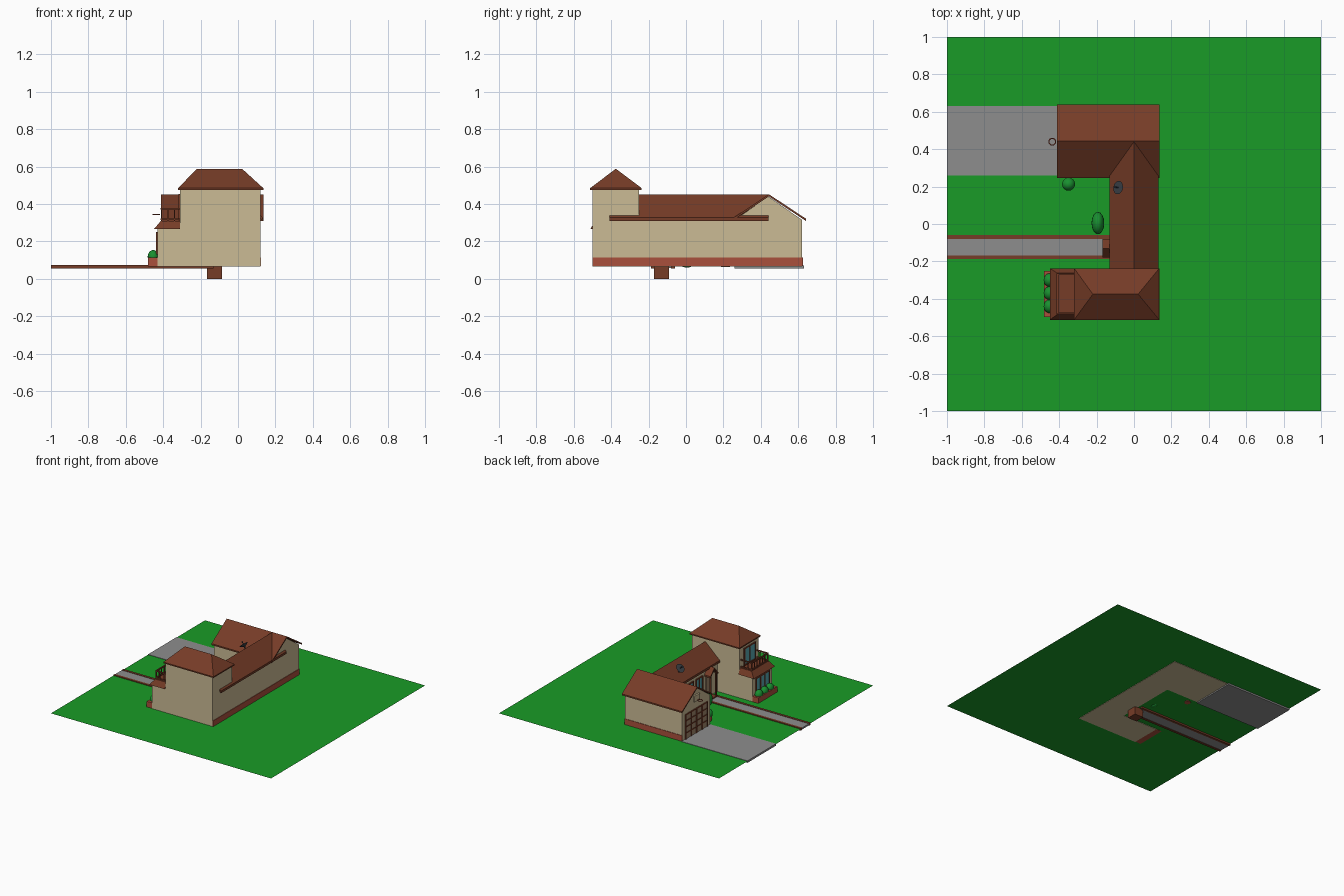
import bpy, bmesh
from math import radians
from mathutils import Matrix, Vector

if "Cube" in bpy.data.objects:
    bpy.data.objects.remove(bpy.data.objects["Cube"])

def material(name, rgb):
    m = bpy.data.materials.new(name)
    m.diffuse_color = (*rgb, 1)
    m.use_nodes = True
    m.node_tree.nodes["Principled BSDF"].inputs["Base Color"].default_value = m.diffuse_color
    return m

GRASS = material("grass", (0.01, 0.33, 0.02))
WALL = material("stucco", (0.60, 0.50, 0.30))
ROOF = material("roof_tile", (0.18, 0.045, 0.02))
BRICK = material("brick", (0.40, 0.08, 0.045))
GREY = material("concrete", (0.27, 0.27, 0.27))
LEAF = material("leaf", (0.01, 0.28, 0.03))
GLASS = material("glass", (0.10, 0.40, 0.45))
DARK = material("dark_metal", (0.04, 0.05, 0.06))
PANEL = material("door_panel", (0.36, 0.24, 0.15))
G = 0.068   # ground height
B = 0.065   # underside of the building

def mesh(name, verts, faces, mat):
    me = bpy.data.meshes.new(name)
    me.from_pydata(verts, [], faces)
    bm = bmesh.new()
    bm.from_mesh(me)
    if len(faces) > 1:
        bmesh.ops.recalc_face_normals(bm, faces=bm.faces)
    bm.to_mesh(me)
    bm.free()
    me.materials.append(mat)
    ob = bpy.data.objects.new(name, me)
    bpy.context.collection.objects.link(ob)
    return ob

def loft(name, a, b, mat):
    """Closed solid between two matching outlines."""
    n = len(a)
    sides = [(i, (i + 1) % n, n + (i + 1) % n, n + i) for i in range(n)]
    return mesh(name, a + b, [tuple(range(n)), tuple(range(n, 2 * n))] + sides, mat)

def rect(x0, x1, y0, y1, z):
    return [(x0, y0, z), (x1, y0, z), (x1, y1, z), (x0, y1, z)]

def box(name, x0, x1, y0, y1, z0, z1, mat):
    return loft(name, rect(x0, x1, y0, y1, z0), rect(x0, x1, y0, y1, z1), mat)

def along_x(name, prof, x0, x1, mat):
    return loft(name, [(x0, y, z) for y, z in prof], [(x1, y, z) for y, z in prof], mat)

def along_y(name, prof, y0, y1, mat):
    return loft(name, [(x, y0, z) for x, z in prof], [(x, y1, z) for x, z in prof], mat)

def gable(c, w, eave, peak, t):
    """Inverted V roof section."""
    return [(c - w, eave), (c - w, eave + t), (c, peak), (c + w, eave + t), (c + w, eave), (c, peak - t)]

def ball(name, loc, size, mat):
    bpy.ops.mesh.primitive_uv_sphere_add(segments=16, ring_count=10, radius=1, location=loc)
    ob = bpy.context.object
    ob.name, ob.scale = name, size
    ob.data.materials.append(mat)
    bpy.ops.object.shade_smooth()
    return ob

def rod(name, a, b, r, mat, n=10, r2=None):
    a, b = Vector(a), Vector(b)
    bpy.ops.mesh.primitive_cone_add(vertices=n, radius1=r, radius2=r if r2 is None else r2,
                                    depth=(b - a).length, location=(a + b) / 2)
    ob = bpy.context.object
    ob.name = name
    ob.rotation_euler = (b - a).to_track_quat('Z', 'Y').to_euler()
    ob.data.materials.append(mat)
    return ob

def window(name, x, y0, y1, z0, z1, panes=2):
    """Framed window on a wall that faces -x."""
    f = 0.008
    box(name + "_glass", x - 0.004, x + 0.004, y0, y1, z0, z1, GLASS)
    for z in (z0, z1):
        box(name + "_rail", x - 0.009, x + 0.002, y0 - f / 2, y1 + f / 2, z - f / 2, z + f / 2, ROOF)
    for i in range(panes + 1):
        y = y0 + (y1 - y0) * i / panes
        box(name + "_stile", x - 0.009, x + 0.002, y - f / 2, y + f / 2, z0, z1, ROOF)

# Lawn, driveway and path
mesh("lawn", rect(-1, 1, -1, 1, G), [(0, 1, 2, 3)], GRASS)
box("driveway", -1, -0.40, 0.26, 0.63, 0.055, G + 0.003, GREY)
box("path", -1, -0.15, -0.168, -0.08, 0.058, G + 0.003, GREY)
for y in (-0.188, -0.08):
    box("path_border", -1, -0.13, y, y + 0.02, 0.055, G + 0.006, ROOF)

# Walls
box("middle_wing", -0.11, 0.12, -0.26, 0.30, B, 0.33, WALL)
along_x("garage_walls", [(0.26, B), (0.62, B), (0.62, 0.315), (0.44, 0.44), (0.26, 0.315)], -0.40, 0.12, WALL)
box("tower", -0.31, 0.12, -0.50, -0.25, B, 0.48, WALL)
box("tower_bay", -0.43, -0.31, -0.50, -0.25, B, 0.27, WALL)

# Brick skirting on the outer sides
box("brick_base_right", 0.118, 0.124, -0.50, 0.624, G, 0.115, BRICK)
box("brick_base_back", -0.40, 0.124, 0.618, 0.624, G, 0.115, BRICK)

# Roofs
along_y("middle_roof", gable(0, 0.132, 0.31, 0.45, 0.018), -0.41, 0.44, ROOF)
along_x("garage_roof", gable(0.443, 0.197, 0.31, 0.452, 0.012), -0.413, 0.135, ROOF)
box("tower_eave", -0.32, 0.135, -0.512, -0.237, 0.475, 0.485, ROOF)
e = rect(-0.32, 0.135, -0.512, -0.237, 0.485)
mesh("tower_hip_roof", e + [(-0.22, -0.375, 0.588), (0.022, -0.375, 0.588)],
     [(0, 1, 5, 4), (1, 2, 5), (2, 3, 4, 5), (3, 0, 4), (3, 2, 1, 0)], ROOF)
loft("balcony_skirt_roof", rect(-0.45, -0.309, -0.512, -0.237, 0.265),
     rect(-0.412, -0.309, -0.485, -0.262, 0.31), ROOF)

# Balcony railing
for z in (0.318, 0.374):
    box("front_rail", -0.415, -0.405, -0.48, -0.265, z - 0.004, z + 0.005, ROOF)
    for y in (-0.48, -0.272):
        box("side_rail", -0.415, -0.31, y, y + 0.008, z - 0.004, z + 0.005, ROOF)
for i in range(7):
    y = -0.476 + i * 0.0347
    box("baluster", -0.413, -0.407, y - 0.003, y + 0.003, 0.308, 0.374, ROOF)
for x in (-0.375, -0.34):
    for y in (-0.476, -0.268):
        box("side_baluster", x - 0.003, x + 0.003, y - 0.003, y + 0.003, 0.308, 0.374, ROOF)

# Windows
window("balcony_door", -0.31, -0.45, -0.31, 0.315, 0.45)
window("bay_window", -0.43, -0.46, -0.29, 0.135, 0.245, 3)
window("wing_window", -0.11, 0.07, 0.19, 0.16, 0.27)
window("small_window", -0.11, -0.05, 0.03, 0.16, 0.27)

# Entrance: footing, door, posts and small gable
box("door_footing", -0.165, -0.085, -0.17, -0.09, 0, G + 0.012, ROOF)
box("front_door", -0.118, -0.105, -0.163, -0.097, G, 0.25, PANEL)
for y in (-0.17, -0.10):
    box("porch_post", -0.162, -0.152, y, y + 0.01, G, 0.27, ROOF)
along_x("porch_roof", gable(-0.13, 0.05, 0.255, 0.325, 0.014), -0.168, -0.07, ROOF)

# Garage door with panel grid
box("garage_door", -0.404, -0.395, 0.30, 0.58, G, 0.27, PANEL)
for i in range(5):
    y = 0.30 + i * 0.07
    box("garage_door_stile", -0.409, -0.40, y - 0.004, y + 0.004, G, 0.274, ROOF)
for i in range(4):
    z = 0.12 + i * 0.05
    box("garage_door_rail", -0.408, -0.40, 0.30, 0.58, z - 0.004, z + 0.004, ROOF)

# Ball hoop over the garage door
box("hoop_board", -0.412, -0.40, 0.405, 0.475, 0.335, 0.385, WALL)
bpy.ops.mesh.primitive_torus_add(major_segments=20, minor_segments=6, major_radius=0.018,
                                 minor_radius=0.003, location=(-0.437, 0.44, 0.345))
bpy.context.object.name = "hoop_ring"
bpy.context.object.data.materials.append(BRICK)

# Planter with three bushes, potted bush and shrub
box("planter", -0.482, -0.43, -0.497, -0.25, G - 0.001, 0.113, BRICK)
for y in (-0.30, -0.37, -0.44):
    ball("planter_bush", (-0.453, y, 0.117), (0.03, 0.036, 0.037), LEAF)
rod("bush_pot", (-0.35, 0.21, 0.063), (-0.35, 0.21, 0.11), 0.024, BRICK, 14, 0.03)
ball("pot_bush", (-0.35, 0.213, 0.13), (0.035, 0.035, 0.037), LEAF)
ball("shrub", (-0.193, 0.005, 0.115), (0.034, 0.06, 0.055), LEAF)

# Satellite dish on the middle roof
d = Vector((-0.6, 0.1, 0.6)).normalized()
c = Vector((-0.075, 0.193, 0.412))
rod("dish_mast", (-0.065, 0.193, 0.36), c, 0.005, DARK)
rod("dish", c, c + d * 0.014, 0.012, DARK, 20, 0.036)
rod("dish_arm", c, c + d * 0.035, 0.003, DARK)
ball("dish_receiver", c + d * 0.036, (0.006,) * 3, DARK)
